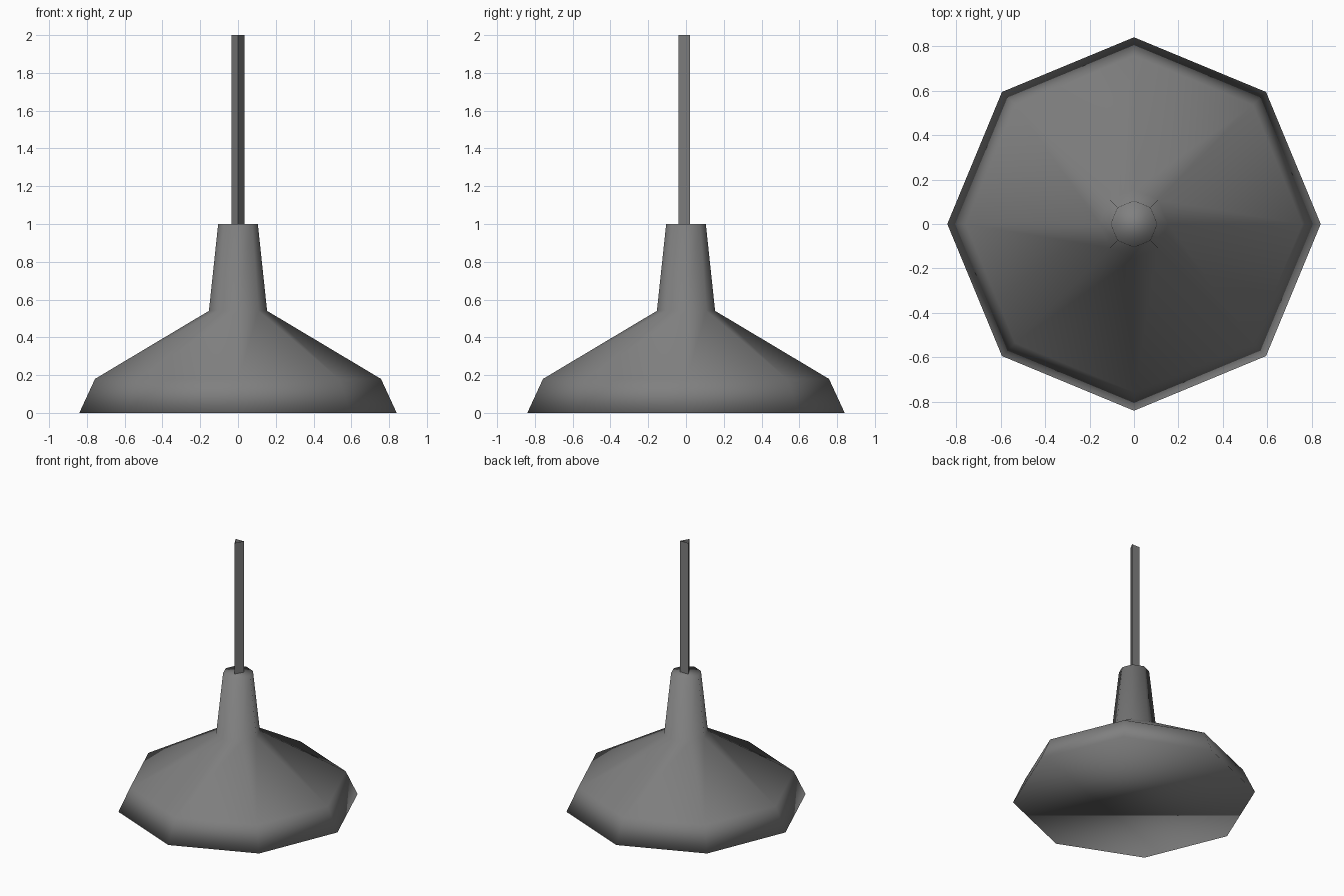
import bpy
import bmesh
import math

if "Cube" in bpy.data.objects:
    bpy.data.objects.remove(bpy.data.objects["Cube"])

grey = bpy.data.materials.new("dark_grey")
grey.diffuse_color = (0.215, 0.215, 0.215, 1.0)
grey.use_nodes = True
grey.node_tree.nodes["Principled BSDF"].inputs["Base Color"].default_value = grey.diffuse_color


def lathe(name, profile, sides, start, capped, smooth):
    """Stack of regular polygon rings from (radius, height) pairs."""
    bm = bmesh.new()
    rings = []
    for r, z in profile:
        angles = [start + 2 * math.pi * i / sides for i in range(sides)]
        rings.append([bm.verts.new((r * math.cos(a), r * math.sin(a), z)) for a in angles])
    for low, high in zip(rings, rings[1:]):
        for i in range(sides):
            j = (i + 1) % sides
            bm.faces.new((low[i], low[j], high[j], high[i]))
    if capped:
        bm.faces.new(rings[0][::-1])
        bm.faces.new(rings[-1])
    for f in bm.faces:
        f.smooth = smooth
    mesh = bpy.data.meshes.new(name)
    bm.to_mesh(mesh)
    bm.free()
    mesh.materials.append(grey)
    obj = bpy.data.objects.new(name, mesh)
    bpy.context.collection.objects.link(obj)
    return obj


# Eight-sided shade with tapered neck, closed and smooth all over
lathe("lamp_shade", [(0.84, 0), (0.757, 0.18), (0.154, 0.54), (0.105, 1.0)],
      8, 0, True, True)

# Three-sided hanging cord, open at the ends, one edge facing the front
lathe("cord", [(0.04, 1.0), (0.04, 2.0)], 3, -math.pi / 2, False, False)
